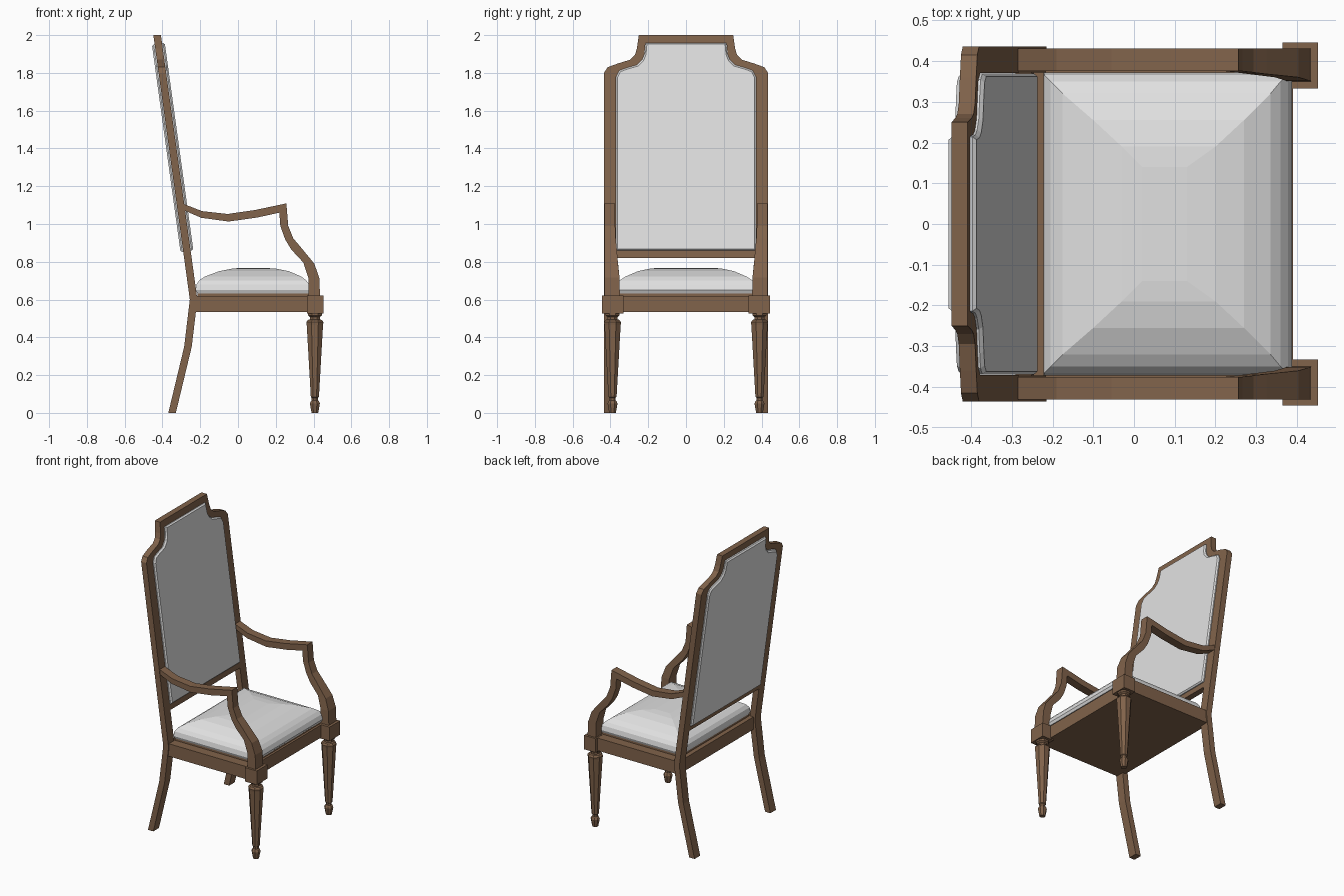
import bpy, bmesh, math

if "Cube" in bpy.data.objects:
    bpy.data.objects.remove(bpy.data.objects["Cube"])


def material(name, rgb):
    m = bpy.data.materials.new(name)
    m.diffuse_color = (*rgb, 1)
    m.use_nodes = True
    m.node_tree.nodes["Principled BSDF"].inputs["Base Color"].default_value = m.diffuse_color
    return m


WOOD = material("brown wood", (0.22, 0.125, 0.07))
CLOTH = material("light grey fabric", (0.75, 0.75, 0.75))


def loft(name, rings, mat):
    """Skin a list of equal-length rings and cap both ends."""
    bm = bmesh.new()
    rows = [[bm.verts.new(p) for p in r] for r in rings]
    n = len(rows[0])
    for a, b in zip(rows, rows[1:]):
        for i in range(n):
            j = (i + 1) % n
            bm.faces.new((a[i], a[j], b[j], b[i]))
    bm.faces.new(rows[0])
    bm.faces.new(rows[-1])
    bmesh.ops.recalc_face_normals(bm, faces=bm.faces)
    me = bpy.data.meshes.new(name)
    bm.to_mesh(me)
    bm.free()
    me.materials.append(mat)
    ob = bpy.data.objects.new(name, me)
    bpy.context.collection.objects.link(ob)
    return ob


def rect(x0, x1, y0, y1, z):
    return [(x0, y0, z), (x1, y0, z), (x1, y1, z), (x0, y1, z)]


def box(name, x0, x1, y0, y1, z0, z1, mat):
    return loft(name, [rect(x0, x1, y0, y1, z0), rect(x0, x1, y0, y1, z1)], mat)


def back_x(z):
    """Centre line of the raked back and splayed rear legs."""
    knots = [(0, -0.349), (0.35, -0.265), (0.6, -0.235), (2.0, -0.428)]
    for (z0, x0), (z1, x1) in zip(knots, knots[1:]):
        if z <= z1:
            return x0 + (x1 - x0) * (z - z0) / (z1 - z0)
    return knots[-1][1]


# Back frame and rear legs: one strip running up, over the crest and down
H = 0.02
outer = [(.435, 0), (.435, .35), (.435, .6), (.435, 1.80), (.415, 1.83), (.36, 1.85),
         (.295, 1.87), (.27, 1.895), (.26, 1.93), (.25, 2.0)]
inner = [(.375, 0), (.375, .35), (.372, .6), (.37, 1.78), (.355, 1.81), (.32, 1.823),
         (.26, 1.84), (.232, 1.87), (.22, 1.90), (.215, 1.955)]


def frame_ring(o, i, s):
    return [(back_x(p[1]) + d, s * p[0], p[1]) for p, d in ((o, -H), (o, H), (i, H), (i, -H))]


rings = [frame_ring(o, i, 1) for o, i in zip(outer, inner)]
rings += [frame_ring(o, i, -1) for o, i in reversed(list(zip(outer, inner)))]
loft("back_frame", rings, WOOD)
loft("back_lower_rail", [[(back_x(z) + d, y, z) for z, d in ((.82, -H), (.82, H), (.86, H), (.86, -H))]
                         for y in (-.38, .38)], WOOD)

# Padded back panel filling the frame, with a chamfered border on both faces
half = [(.37, .855)] + inner[3:]


def panel_ring(d, inset):
    pts = []
    for y, z in half:
        zz = z + inset if z < 1 else z - inset
        pts.append((y - inset, zz))
    pts += [(-y, z) for y, z in reversed(pts)]
    return [(back_x(z) + d, y, z + d * 0.138) for y, z in pts]


loft("back_panel", [panel_ring(-.034, .008), panel_ring(-.025, .001),
                    panel_ring(.025, .001), panel_ring(.034, .008)], CLOTH)

# Seat frame, raised lip and domed cushion
box("seat_frame", -.245, .39, -.428, .428, .535, .62, WOOD)
box("seat_lip", -.215, .375, -.365, .365, .62, .637, WOOD)
cushion = [(-.215, .38, .365, .633), (-.222, .388, .372, .65), (-.22, .378, .366, .68),
           (-.205, .36, .35, .702), (-.175, .335, .32, .722), (-.10, .27, .255, .75),
           (-.03, .20, .19, .764), (.02, .13, .14, .768)]
loft("seat_cushion", [rect(x0, x1, -y, y, z) for x0, x1, y, z in cushion], CLOTH)

# Arm and support: (upper x, z), (lower x, z), inner y
arm = [((-.285, 1.105), (-.285, 1.072), .375), ((-.19, 1.068), (-.195, 1.033), .375),
       ((-.055, 1.053), (-.05, 1.013), .375), ((.09, 1.074), (.10, 1.034), .375),
       ((.256, 1.109), (.219, 1.06), .375), ((.266, .99), (.224, .99), .375),
       ((.293, .923), (.25, .918), .372), ((.325, .886), (.282, .865), .368),
       ((.404, .79), (.346, .796), .36), ((.43, .716), (.372, .716), .352),
       ((.435, .61), (.374, .61), .35)]
# Turned front leg: radius, height
leg = [(.018, 0), (.027, .05), (.022, .062), (.017, .066), (.017, .08), (.022, .085),
       (.044, .465), (.046, .48), (.038, .492), (.027, .495), (.027, .508), (.038, .516), (.038, .53)]
for s, side in ((1, "left"), (-1, "right")):
    loft(side + "_arm", [[(a[0], s * y, a[1]), (a[0], s * .431, a[1]),
                          (b[0], s * .431, b[1]), (b[0], s * y, b[1])] for a, b, y in arm], WOOD)
    box(side + "_front_block", .364, .452, *sorted((s * .332, s * .445)), .527, .621, WOOD)
    loft(side + "_front_leg", [[(.407 + r * math.cos((k + .5) * math.pi / 4) * 1.06,
                                 s * .389 + r * math.sin((k + .5) * math.pi / 4) * 1.06, z)
                                for k in range(8)] for r, z in leg], WOOD)
